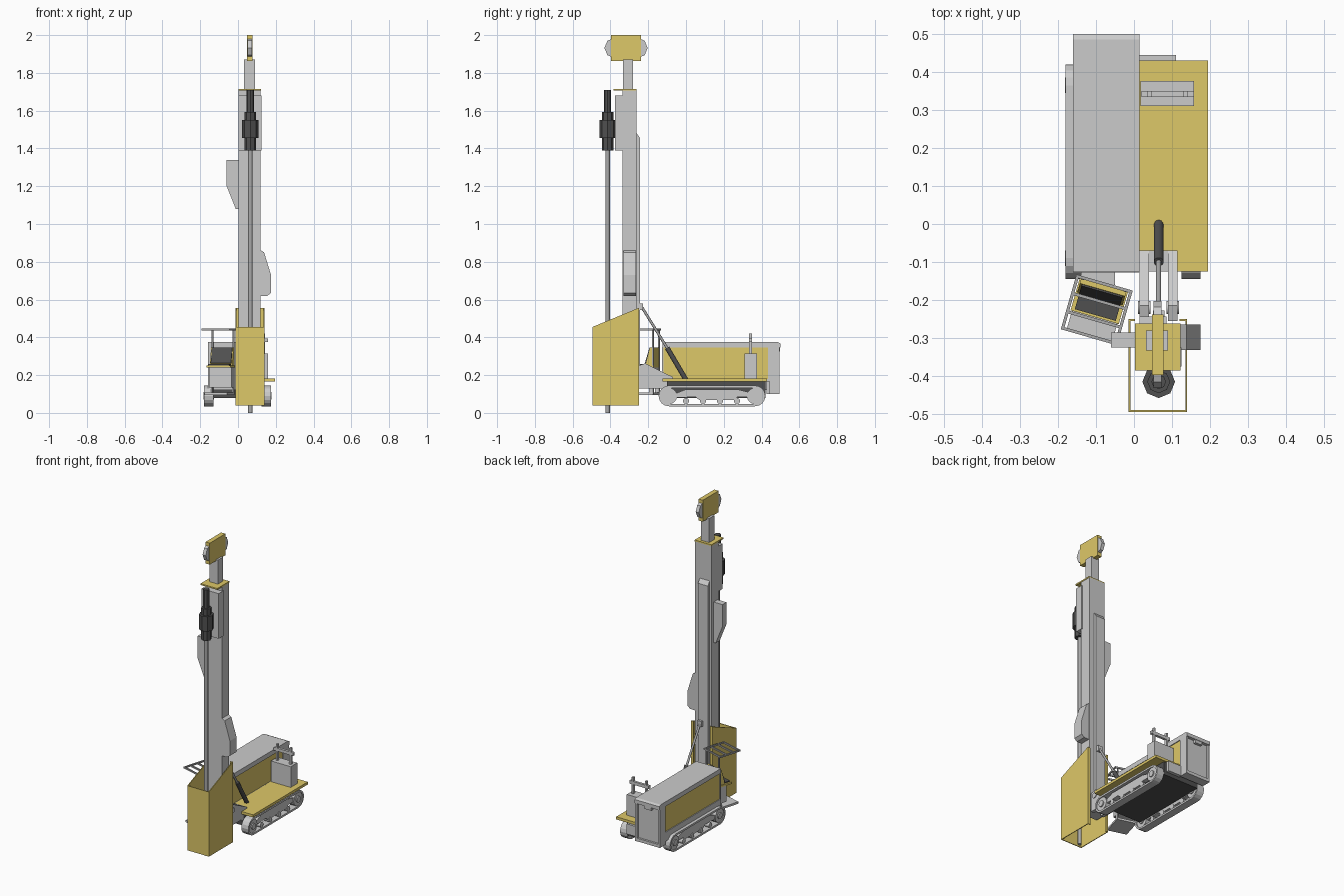
import bpy, bmesh, math
from mathutils import Vector, Matrix


def material(name, col):
    m = bpy.data.materials.new(name)
    m.diffuse_color = (*col, 1)
    return m


YEL = material("yellow_paint", (0.73, 0.58, 0.14))
DARK = material("dark_steel", (0.08, 0.08, 0.08))
LIGHT = material("bare_steel", (0.4, 0.4, 0.4))


def finish(name, bm, mat=None):
    bmesh.ops.recalc_face_normals(bm, faces=bm.faces)
    me = bpy.data.meshes.new(name)
    bm.to_mesh(me)
    bm.free()
    ob = bpy.data.objects.new(name, me)
    bpy.context.collection.objects.link(ob)
    if mat:
        me.materials.append(mat)
    return ob


def box(name, x, y, z, mat=None):
    bm = bmesh.new()
    bmesh.ops.create_cube(bm, size=1)
    for v in bm.verts:
        v.co = [(r[0] + r[1]) / 2 + c * (r[1] - r[0]) for c, r in zip(v.co, (x, y, z))]
    return finish(name, bm, mat)


def place(axis, p, d):
    return (d, p[0], p[1]) if axis == 'x' else (p[0], d, p[1])


def prism(name, pts, axis, a, b, mat=None):
    """Extrude a profile: (y, z) along x, or (x, z) along y."""
    bm = bmesh.new()
    lo, hi = [[bm.verts.new(place(axis, p, d)) for p in pts] for d in (a, b)]
    bm.faces.new(lo)
    bm.faces.new(hi)
    for i in range(len(pts)):
        j = (i + 1) % len(pts)
        bm.faces.new((lo[i], lo[j], hi[j], hi[i]))
    return finish(name, bm, mat)


def rod(name, p, q, r, n=12, mat=None, smooth=True):
    p, q = Vector(p), Vector(q)
    bm = bmesh.new()
    rot = (q - p).to_track_quat('Z', 'Y').to_matrix().to_4x4()
    bmesh.ops.create_cone(bm, cap_ends=True, segments=n, radius1=r, radius2=r, depth=(q - p).length,
                          matrix=Matrix.Translation((p + q) / 2) @ rot)
    if smooth:
        for f in bm.faces:
            f.smooth = len(f.verts) == 4
        for e in bm.edges:
            e.smooth = all(len(f.verts) == 4 for f in e.link_faces)
    return finish(name, bm, mat)


def stadium(r, y0=-0.09, y1=0.365, z=0.09, n=8):
    pts = [(y0 + r * math.cos(a), z + r * math.sin(a))
           for a in (math.pi / 2 + math.pi * i / n for i in range(n + 1))]
    return pts + [(y1 + r * math.cos(a), z + r * math.sin(a))
                  for a in (-math.pi / 2 + math.pi * i / n for i in range(n + 1))]


def ring(name, outer, inner, a, b, mat=None):
    bm = bmesh.new()
    L = [[bm.verts.new(place('x', p, d)) for p in pts]
         for pts, d in ((outer, a), (outer, b), (inner, b), (inner, a))]
    n = len(outer)
    for i in range(n):
        j = (i + 1) % n
        for k in range(4):
            m = (k + 1) % 4
            bm.faces.new((L[k][i], L[k][j], L[m][j], L[m][i]))
    return finish(name, bm, mat)


# Crawler tracks with wheels and side frames
for side, a, b in (("left", -0.18, -0.13), ("right", 0.125, 0.175)):
    ring(side + "_track", stadium(0.055), stadium(0.043), a, b)
    for i, y in enumerate((-0.09, 0.365)):
        rod(f"{side}_wheel_{i}", (a + 0.005, y, 0.09), (b - 0.005, y, 0.09), 0.043, 16)
        rod(f"{side}_hub_{i}", (a - 0.002, y, 0.09), (b + 0.002, y, 0.09), 0.02, 12)
    prism(side + "_track_frame", [(-0.05, 0.105), (0, 0.125), (0.27, 0.125), (0.33, 0.11), (0.33, 0.085),
          (0.27, 0.085), (0.27, 0.068), (0.07, 0.068), (0.05, 0.085), (-0.05, 0.08)], 'x', a + 0.01, b - 0.01)
    for i, y in enumerate((0.0, 0.09, 0.18, 0.27)):
        rod(f"{side}_roller_{i}", (a + 0.006, y, 0.063), (b - 0.006, y, 0.063), 0.016, 10)

# Chassis, deck and engine housing
box("underframe", (-0.13, 0.125), (-0.1, 0.42), (0.08, 0.165), DARK)
box("deck", (0.015, 0.195), (-0.125, 0.43), (0.165, 0.182), YEL)
box("engine_housing", (-0.155, 0.01), (-0.12, 0.445), (0.12, 0.35), YEL)
box("housing_front", (-0.16, 0.015), (-0.127, -0.118), (0.12, 0.35))
box("housing_skirt", (-0.16, 0.0125), (-0.125, 0.445), (0.12, 0.18))
prism("housing_roof", [(-0.125, 0.345), (0.5, 0.345), (0.5, 0.368), (0.485, 0.375), (-0.125, 0.375)],
      'x', -0.16, 0.015)
for n, x in (("left", -0.16), ("right", 0.003)):
    prism(n + "_rear_cheek", [(0.435, 0.1), (0.495, 0.1), (0.495, 0.36), (0.435, 0.36)], 'x', x, x + 0.012)
box("rear_panel", (-0.15, 0.005), (0.435, 0.48), (0.115, 0.35))
box("rear_sill", (-0.15, 0.005), (0.435, 0.493), (0.1, 0.12))
box("rear_latch", (-0.1, -0.05), (0.475, 0.497), (0.325, 0.35))
box("rear_bracket", (0.01, 0.11), (0.425, 0.445), (0.1, 0.165))

# Control box on the deck with its handle
box("deck_box", (0.017, 0.158), (0.31, 0.376), (0.18, 0.315))
for x in (0.035, 0.13):
    box("handle_post", (x, x + 0.012), (0.334, 0.35), (0.315, 0.42))
box("handle_bar", (0.02, 0.158), (0.334, 0.35), (0.375, 0.395))

# Mast
box("mast", (0.003, 0.12), (-0.335, -0.262), (0.15, 1.71))
prism("mast_back_rail", [(-0.265, 0.2), (-0.243, 0.2), (-0.243, 1.455), (-0.265, 1.485)], 'x', 0.015, 0.085)
box("mast_cap", (0.003, 0.122), (-0.385, -0.262), (1.707, 1.716), YEL)
box("upper_mast", (0.032, 0.09), (-0.333, -0.28), (1.71, 1.87))
box("crown_plate", (0.047, 0.077), (-0.397, -0.238), (1.862, 2.0), YEL)
for i, y in enumerate((-0.378, -0.257)):
    rod(f"crown_pulley_{i}", (0.051, y, 1.932), (0.073, y, 1.932), 0.054, 8, smooth=False)
prism("left_mast_box", [(-0.06, 1.34), (0.005, 1.34), (0.005, 1.08), (-0.012, 1.08), (-0.06, 1.2)],
      'y', -0.325, -0.285)
prism("right_mast_box", [(0.118, 0.862), (0.138, 0.85), (0.175, 0.73), (0.175, 0.635), (0.155, 0.62),
                         (0.118, 0.62)], 'y', -0.332, -0.265)

# Drill carriage, rotary head and rod
box("drill_carriage", (0.003, 0.125), (-0.375, -0.325), (1.39, 1.68))
for i, (z0, z1, r) in enumerate(((1.388, 1.46, 0.03), (1.455, 1.55, 0.043), (1.545, 1.592, 0.03),
                                 (1.59, 1.71, 0.019))):
    rod(f"rotary_head_{i}", (0.065, -0.415, z0), (0.065, -0.415, z1), r, 8, DARK, False)
rod("drill_rod", (0.065, -0.415, 0), (0.065, -0.415, 1.4), 0.012, 8, LIGHT)
box("rod_guide", (0.035, 0.095), (-0.43, -0.33), (0.2, 0.23))

# Yellow safety guard, open at top, bottom and behind the mast
slope = [(-0.495, 0.04), (-0.25, 0.04), (-0.25, 0.556), (-0.495, 0.455)]
prism("guard_left", slope, 'x', -0.014, -0.009, YEL)
prism("guard_right", slope, 'x', 0.135, 0.14, YEL)
box("guard_front", (-0.014, 0.14), (-0.495, -0.49), (0.04, 0.455), YEL)
box("guard_back_left", (-0.014, 0.003), (-0.255, -0.25), (0.04, 0.555), YEL)
box("guard_back_right", (0.12, 0.14), (-0.255, -0.25), (0.04, 0.555), YEL)

# Mast support arms and tilt cylinder
for x in (0.015, 0.09):
    prism("support_arm", [(-0.255, 0.13), (-0.255, 0.25), (-0.215, 0.262), (-0.07, 0.19), (-0.07, 0.13),
                          (-0.15, 0.13)], 'x', x, x + 0.024)
    rod("arm_pivot", (x - 0.005, -0.22, 0.225), (x + 0.029, -0.22, 0.225), 0.018, 10)
box("arm_mount", (0.015, 0.114), (-0.125, -0.07), (0.12, 0.19))
rod("tilt_cylinder", (0.065, 0.0, 0.175), (0.065, -0.1, 0.345), 0.013, 12, DARK)
rod("tilt_piston", (0.065, -0.095, 0.336), (0.065, -0.24, 0.57), 0.007, 10, LIGHT)
box("tilt_lug", (0.05, 0.08), (-0.25, -0.228), (0.545, 0.58))

# Operator station, built square and then turned about its centre
ST = []
S = lambda *a: ST.append(box(*a))
U, V = 0.077, 0.075
for x in (-U, U - 0.008):
    S("canopy_side", (x, x + 0.008), (-V, V), (0.436, 0.446), LIGHT)
for y in (-V, -0.03, 0.02, V - 0.008):
    S("canopy_slat", (-U, U), (y, y + 0.008), (0.436, 0.446), LIGHT)
for x in (-0.062, 0.054):
    S("canopy_post", (x, x + 0.008), (V - 0.009, V - 0.001), (0.1, 0.44), LIGHT)
S("console_base", (-0.062, 0.062), (0.015, 0.07), (0.135, 0.24))
S("console_tray", (-0.066, 0.066), (-0.02, 0.072), (0.24, 0.252), YEL)
ST.append(prism("console_back", [(0.03, 0.25), (0.07, 0.25), (0.07, 0.345), (0.055, 0.345)],
                'x', -0.062, 0.062, YEL))
ST.append(prism("control_panel", [(0.025, 0.265), (0.034, 0.26), (0.057, 0.34), (0.05, 0.345)],
                'x', -0.056, 0.056, DARK))
S("control_keys", (-0.056, 0.056), (-0.014, 0.024), (0.25, 0.258), DARK)
S("foot_plate", (-0.062, 0.062), (-0.072, 0.07), (0.095, 0.108))
for x in (-0.062, 0.054):
    S("foot_plate_hanger", (x, x + 0.008), (0.05, 0.07), (0.1, 0.24))
turn = Matrix.Translation((-0.098, -0.226, 0)) @ Matrix.Rotation(math.radians(-16), 4, 'Z')
for ob in ST:
    ob.data.transform(turn)
box("station_bracket", (-0.14, -0.05), (-0.16, -0.12), (0.14, 0.22))
